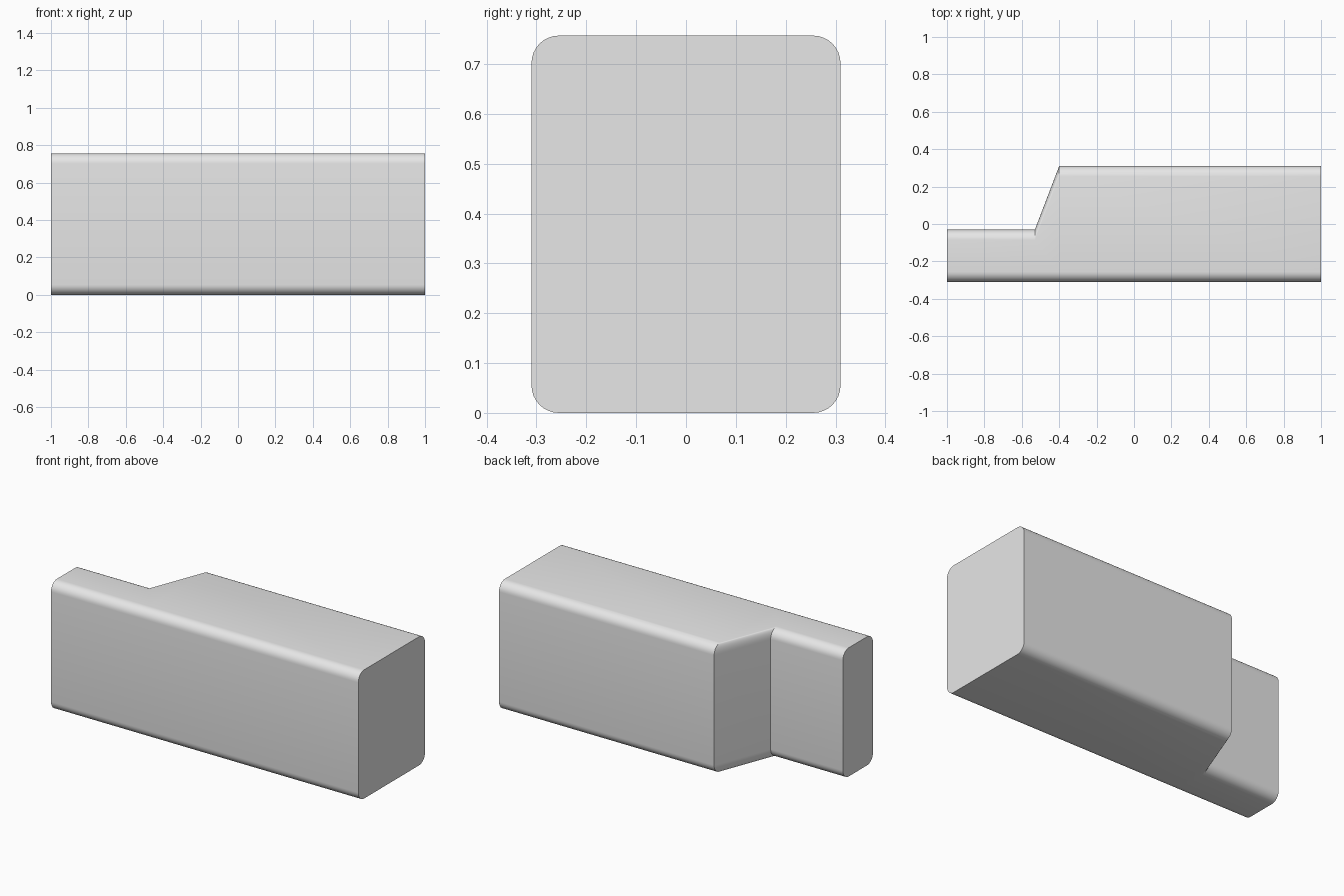
import bpy, bmesh, math

if "Cube" in bpy.data.objects:
    bpy.data.objects.remove(bpy.data.objects["Cube"])

FRONT, HEIGHT, RADIUS, STEPS = -0.31, 0.757, 0.055, 8


def section(back):
    """Rounded rectangle in the y-z plane, reaching from FRONT to back."""
    corners = [(back - RADIUS, HEIGHT - RADIUS, 0),
               (FRONT + RADIUS, HEIGHT - RADIUS, 90),
               (FRONT + RADIUS, RADIUS, 180),
               (back - RADIUS, RADIUS, 270)]
    points = []
    for cy, cz, start in corners:
        for i in range(STEPS + 1):
            a = math.radians(start + 90 * i / STEPS)
            points.append((cy + RADIUS * math.cos(a), cz + RADIUS * math.sin(a)))
    return points


# Stations along the length: x position and back edge of the section
stations = [(-1.0, -0.03), (-0.53, -0.03), (-0.40, 0.31), (1.0, 0.31)]

# Stepped block lofted through the sections
bm = bmesh.new()
rings = [[bm.verts.new((x, y, z)) for y, z in section(back)] for x, back in stations]
for a, b in zip(rings, rings[1:]):
    n = len(a)
    for i in range(n):
        j = (i + 1) % n
        bm.faces.new((a[i], a[j], b[j], b[i]))
bm.faces.new(rings[0])
bm.faces.new(rings[-1])
bmesh.ops.recalc_face_normals(bm, faces=bm.faces)

mesh = bpy.data.meshes.new("stepped_block")
bm.to_mesh(mesh)
bm.free()
block = bpy.data.objects.new("stepped_block", mesh)
bpy.context.collection.objects.link(block)

# Plain grey finish
grey = bpy.data.materials.new("light_grey")
grey.diffuse_color = (0.8, 0.8, 0.8, 1)
grey.use_nodes = True
grey.node_tree.nodes["Principled BSDF"].inputs["Base Color"].default_value = grey.diffuse_color
mesh.materials.append(grey)

# Smooth rounded edges, sharp ends and step creases
bpy.context.view_layer.objects.active = block
block.select_set(True)
bpy.ops.object.shade_smooth_by_angle(angle=math.radians(30))
